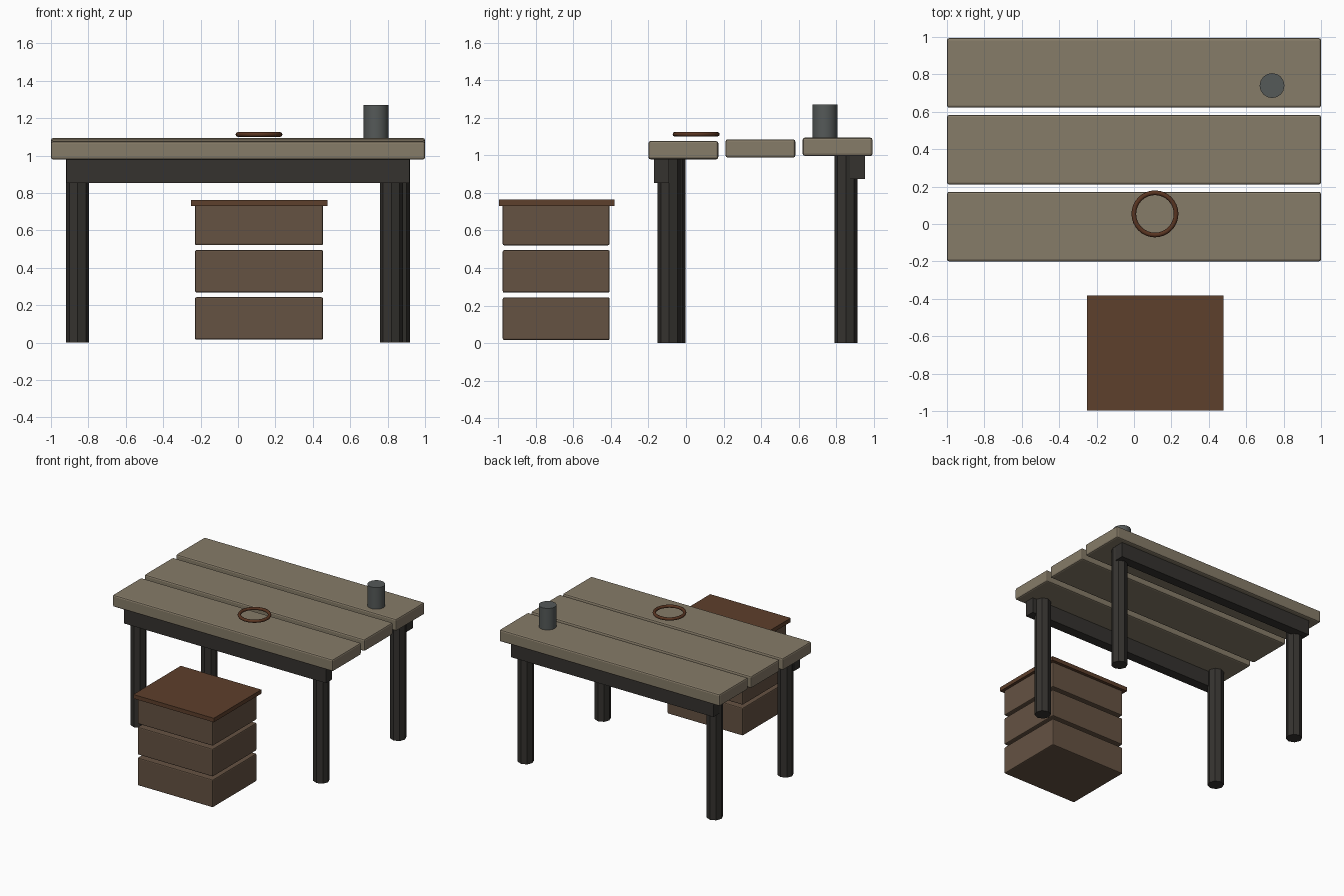
import bpy
from math import radians

if "Cube" in bpy.data.objects:
    bpy.data.objects.remove(bpy.data.objects["Cube"])


def material(name, rgb):
    m = bpy.data.materials.new(name)
    m.diffuse_color = (*rgb, 1)
    m.use_nodes = True
    m.node_tree.nodes["Principled BSDF"].inputs["Base Color"].default_value = m.diffuse_color
    return m


WOOD = material("weathered_wood", (0.24, 0.20, 0.14))
DARK = material("dark_timber", (0.035, 0.032, 0.028))
BROWN = material("drawer_brown", (0.13, 0.085, 0.055))
LID = material("lid_brown", (0.11, 0.05, 0.025))
RUST = material("ring_brown", (0.10, 0.035, 0.015))
METAL = material("grey_metal", (0.09, 0.10, 0.098))


def finish(name, mat, angle=None):
    ob = bpy.context.object
    ob.name = name
    ob.data.materials.append(mat)
    if angle:
        bpy.ops.object.shade_smooth_by_angle(angle=radians(angle))
    return ob


def box(name, mat, x, y, z, bevel=0):
    """Box from (min, max) ranges, optionally with softened edges."""
    r = (x, y, z)
    bpy.ops.mesh.primitive_cube_add(size=1, location=[(a + b) / 2 for a, b in r])
    ob = bpy.context.object
    ob.scale = [b - a for a, b in r]
    bpy.ops.object.transform_apply(location=False, rotation=False, scale=True)
    if bevel:
        mod = ob.modifiers.new("soft_edges", 'BEVEL')
        mod.width, mod.segments = bevel, 2
    return finish(name, mat)


def cylinder(name, mat, x, y, z0, z1, radius, sides, angle=None):
    bpy.ops.mesh.primitive_cylinder_add(vertices=sides, radius=radius, depth=z1 - z0,
                                        location=(x, y, (z0 + z1) / 2))
    return finish(name, mat, angle)


# Table top: three planks, each a little higher than the one in front
for i, name in enumerate(("front_plank", "middle_plank", "back_plank")):
    y = -0.014 + 0.411 * i
    z = 0.979 + 0.009 * i
    box(name, WOOD, (-1, 1), (y - 0.186, y + 0.186), (z, z + 0.098), 0.012)

# Octagonal legs, slightly unevenly placed
for name, x, y, top in (("front_left_leg", -0.857, -0.065, 0.985),
                        ("front_right_leg", 0.82, -0.09, 0.985),
                        ("back_left_leg", -0.857, 0.852, 1.0),
                        ("back_right_leg", 0.858, 0.852, 1.0)):
    cylinder(name, DARK, x, y, 0, top, 0.0615, 8)

# Rails under the top
box("front_rail", DARK, (-0.918, 0.918), (-0.17, -0.09), (0.853, 0.98))
box("back_rail", DARK, (-0.918, 0.918), (0.875, 0.955), (0.875, 0.998))

# Stack of three drawer boxes with an overhanging lid
for i, name in enumerate(("bottom_drawer", "middle_drawer", "top_drawer")):
    z = 0.016 + 0.2525 * i
    box(name, BROWN, (-0.23, 0.455), (-0.977, -0.407), (z, z + 0.227), 0.008)
box("drawer_lid", LID, (-0.252, 0.479), (-0.998, -0.382), (0.731, 0.764))

# Items on the table
cylinder("mug", METAL, 0.738, 0.74, 1.088, 1.272, 0.0665, 16, 40)
bpy.ops.mesh.primitive_torus_add(location=(0.112, 0.054, 1.113), major_radius=0.113,
                                 minor_radius=0.0125, major_segments=32, minor_segments=8)
finish("ring", RUST, 60)
